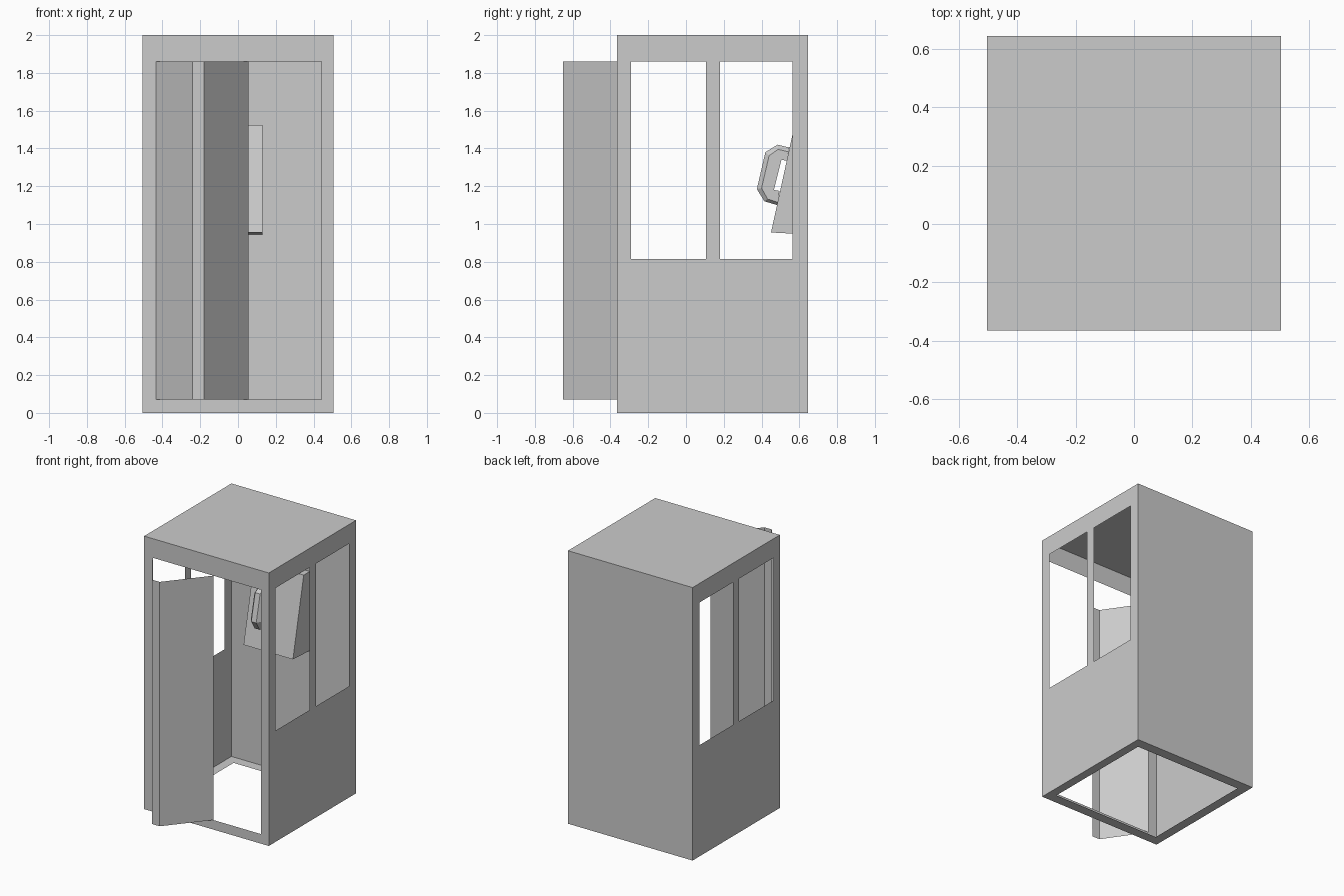
import bpy, bmesh
from mathutils import Vector

if "Cube" in bpy.data.objects:
    bpy.data.objects.remove(bpy.data.objects["Cube"])

XL, XR, YF, YB, H = -0.505, 0.505, -0.365, 0.645, 2.0


def make_object(name, bm):
    mesh = bpy.data.meshes.new(name)
    bm.to_mesh(mesh)
    bm.free()
    obj = bpy.data.objects.new(name, mesh)
    bpy.context.collection.objects.link(obj)
    return obj


def sheet(name, us, vs, holes, place):
    """Thin wall from a grid of cuts, leaving out hole cells; normals face outward."""
    bm = bmesh.new()
    grid = [[bm.verts.new(place(u, v)) for v in vs] for u in us]
    for i in range(len(us) - 1):
        for j in range(len(vs) - 1):
            if (i, j) not in holes:
                bm.faces.new((grid[i][j], grid[i + 1][j],
                              grid[i + 1][j + 1], grid[i][j + 1]))
    middle = Vector((0, (YF + YB) / 2, H / 2))
    wall_mid = Vector(place((us[0] + us[-1]) / 2, (vs[0] + vs[-1]) / 2))
    for f in bm.faces:
        f.normal_update()
        if f.normal.dot(wall_mid - middle) < 0:
            f.normal_flip()
    return make_object(name, bm)


def loft(name, rings):
    """Closed solid from matching rings of points."""
    bm = bmesh.new()
    loops = [[bm.verts.new(p) for p in ring] for ring in rings]
    n = len(loops[0])
    for a, b in zip(loops, loops[1:]):
        for i in range(n):
            k = (i + 1) % n
            bm.faces.new((a[i], a[k], b[k], b[i]))
    bm.faces.new(loops[0][::-1])
    bm.faces.new(loops[-1])
    bmesh.ops.recalc_face_normals(bm, faces=bm.faces)
    return make_object(name, bm)


# Side walls, each with two tall windows
for side, x in (("left", XL), ("right", XR)):
    sheet(side + "_wall", [YF, -0.29, 0.105, 0.18, 0.565, YB],
          [0, 0.815, 1.86, H], {(1, 1), (3, 1)},
          lambda u, v, x=x: (x, u, v))

# Front frame, back wall, roof and open floor rim
sheet("front_frame", [XL, -0.435, 0.442, XR], [0, 0.07, 1.86, H], {(1, 1)},
      lambda u, v: (u, YF, v))
sheet("back_wall", [XL, XR], [0, H], set(), lambda u, v: (u, YB, v))
sheet("roof", [XL, XR], [YF, YB], set(), lambda u, v: (u, v, H))
sheet("floor_rim", [XL, -0.435, 0.442, XR], [YF, -0.29, 0.57, YB], {(1, 1)},
      lambda u, v: (u, v, 0))

# Folding door, half open, with a flat hinge strip in the middle
door_path = [(-0.435, YF), (-0.24, -0.65), (-0.18, -0.65), (0.055, YF)]
bm = bmesh.new()
posts = [[bm.verts.new((x, y, z)) for z in (0.07, 1.86)] for x, y in door_path]
for a, b in zip(posts, posts[1:]):
    bm.faces.new((a[0], b[0], b[1], a[1]))
make_object("folding_door", bm)

# Sloped telephone case on the back wall
case = [(0.45, 0.955), (0.575, 1.525), (YB, 1.525), (YB, 0.945)]
loft("telephone_case", [[(x, y, z) for y, z in case] for x in (-0.27, 0.13)])

# Handset: C-shaped profile with chamfered outer edges
inner = [(0.495, 1.175), (0.465, 1.18), (0.505, 1.34), (0.534, 1.335)]
wide = [(0.547, 1.405), (0.485, 1.42), (0.42, 1.38),
        (0.375, 1.185), (0.415, 1.12), (0.484, 1.10)] + inner
narrow = [(0.543, 1.382), (0.488, 1.395), (0.44, 1.362),
          (0.40, 1.19), (0.432, 1.132), (0.486, 1.115)] + inner
loft("handset", [[(x, y, z) for y, z in prof] for x, prof in
                 ((-0.175, narrow), (-0.155, wide), (-0.115, wide), (-0.095, narrow))])
